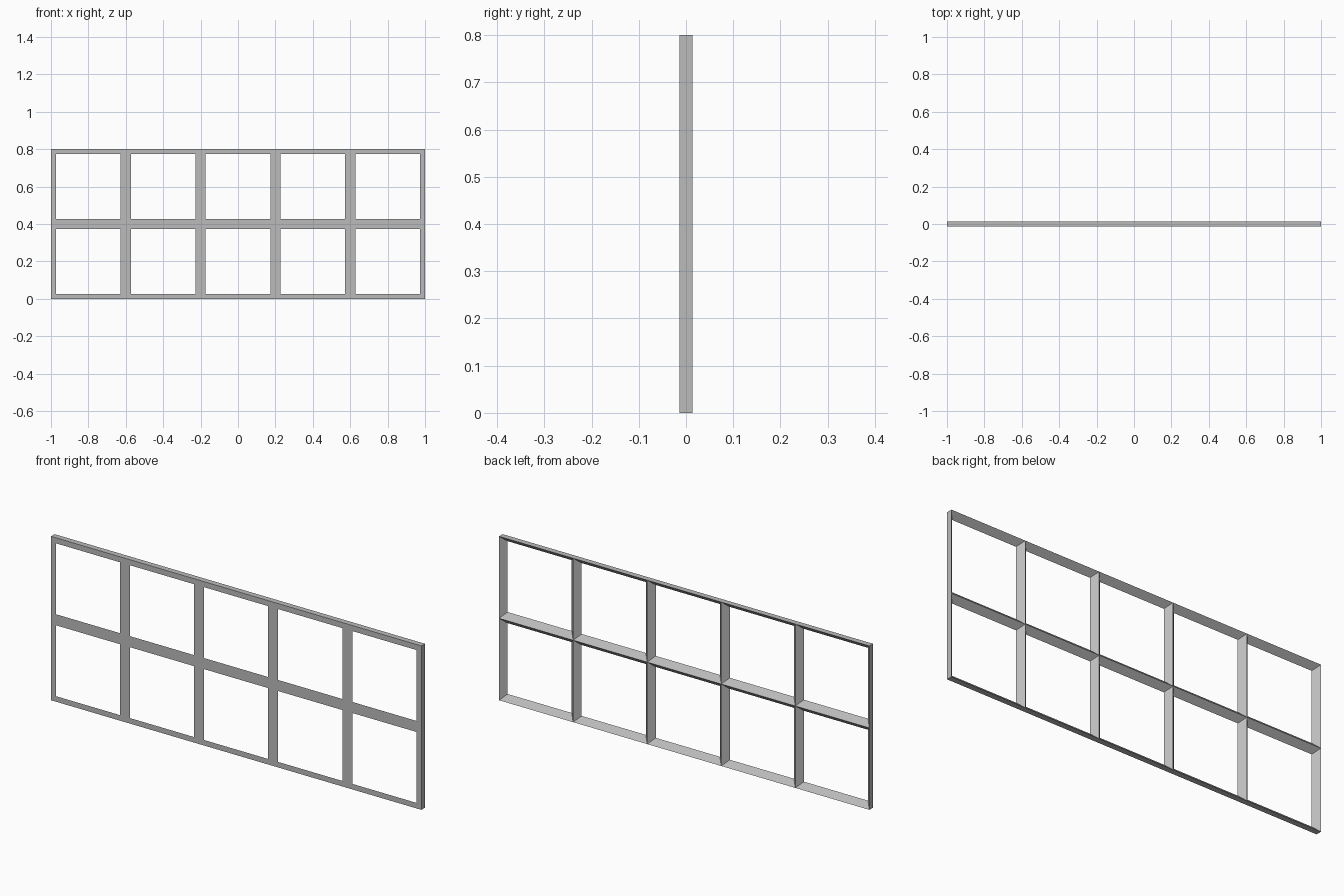
import bpy
import bmesh

default_cube = bpy.data.objects.get("Cube")
if default_cube:
    bpy.data.objects.remove(default_cube, do_unlink=True)

COLUMNS, ROWS = 5, 2
CELL = 0.4        # spacing of the bars
LIP = 0.027       # half the width of a bar at the front
DEPTH = 0.014     # half the depth of the lattice

# Plain grey metal
grey = bpy.data.materials.new("plain_grey")
grey.use_nodes = True
colour = (0.5, 0.5, 0.5, 1)
grey.diffuse_color = colour
grey.node_tree.nodes["Principled BSDF"].inputs["Base Color"].default_value = colour

bm = bmesh.new()


def ring(x, z, inset, y):
    """Four corners of an opening, counter-clockwise from the front."""
    a, b = inset, CELL - inset
    return [bm.verts.new((x + u, y, z + v)) for u, v in ((a, a), (b, a), (b, b), (a, b))]


def bridge(first, second, sides=range(4)):
    for i in sides:
        j = (i + 1) % 4
        bm.faces.new((first[i], first[j], second[j], second[i]))


# Each opening has a flat front lip and sides bevelled to a ridge at the back
for col in range(COLUMNS):
    for row in range(ROWS):
        x, z = (col - COLUMNS / 2) * CELL, row * CELL
        outer = ring(x, z, 0, -DEPTH)
        inner = ring(x, z, LIP, -DEPTH)
        ridge = ring(x, z, 0, DEPTH)
        bridge(outer, inner)
        bridge(inner, ridge)
        # Straight outside walls around the perimeter
        on_rim = (row == 0, col == COLUMNS - 1, row == ROWS - 1, col == 0)
        bridge(ridge, outer, [i for i in range(4) if on_rim[i]])

# Weld the openings into one lattice and merge the flat faces
bmesh.ops.remove_doubles(bm, verts=bm.verts[:], dist=0.0001)
bmesh.ops.recalc_face_normals(bm, faces=bm.faces[:])

mesh = bpy.data.meshes.new("lattice_frame")
bm.to_mesh(mesh)
bm.free()
mesh.materials.append(grey)
frame = bpy.data.objects.new("lattice_frame", mesh)
bpy.context.collection.objects.link(frame)
